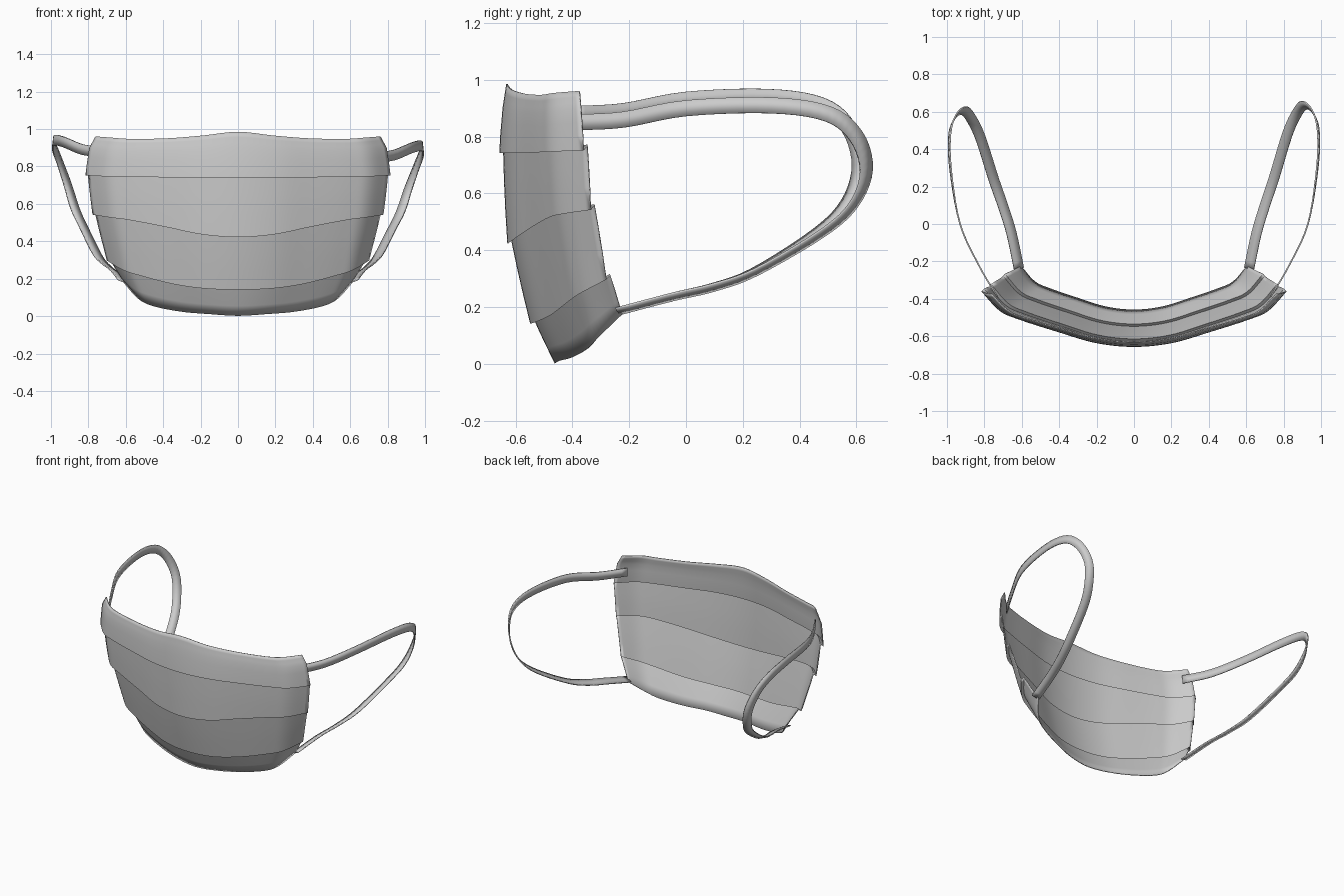
import bpy
from mathutils import Vector

if "Cube" in bpy.data.objects:
    bpy.data.objects.remove(bpy.data.objects["Cube"])


def curve_through(pts, steps):
    """Smooth path through vectors (Catmull-Rom)."""
    pts = [Vector(p) for p in pts]
    ext = [2 * pts[0] - pts[1]] + pts + [2 * pts[-1] - pts[-2]]
    out = []
    for i in range(len(pts) - 1):
        a, b, c, d = ext[i:i + 4]
        for k in range(steps):
            t = k / steps
            out.append(0.5 * (2 * b + (c - a) * t + (2 * a - 5 * b + 4 * c - d) * t**2
                              + (3 * b - a - 3 * c + d) * t**3))
    out.append(pts[-1])
    return out


def grid_object(name, rows, thickness, angle):
    """Thin smooth sheet lofted through equal-length rows of points."""
    n = len(rows[0])
    faces = [(r * n + c, (r + 1) * n + c, (r + 1) * n + c + 1, r * n + c + 1)
             for r in range(len(rows) - 1) for c in range(n - 1)]
    me = bpy.data.meshes.new(name)
    me.from_pydata([p for row in rows for p in row], [], faces)
    ob = bpy.data.objects.new(name, me)
    bpy.context.collection.objects.link(ob)
    bpy.ops.object.select_all(action='DESELECT')
    bpy.context.view_layer.objects.active = ob
    ob.select_set(True)
    bpy.ops.object.shade_smooth_by_angle(angle=angle)
    mod = ob.modifiers.new("cloth_thickness", 'SOLIDIFY')
    mod.thickness = thickness
    mod.offset = 0
    return ob


# Pleated face panel: half width, centre y, edge y, heights from centre to edge
US = [0, 0.25, 0.5, 0.75, 0.88, 1]
YS = [0, 0.07, 0.27, 0.49, 0.65, 1]
LINES = [
    (0.760, -0.630, -0.375, [0.985, 0.965, 0.950, 0.947, 0.953, 0.960]),
    (0.793, -0.643, -0.370, [0.900, 0.890, 0.885, 0.882, 0.887, 0.900]),
    (0.815, -0.656, -0.360, [0.745, 0.745, 0.745, 0.748, 0.750, 0.755]),
    (0.777, -0.628, -0.335, [0.425, 0.440, 0.480, 0.517, 0.530, 0.545]),
    (0.700, -0.548, -0.280, [0.145, 0.150, 0.175, 0.220, 0.250, 0.300]),
    (0.605, -0.460, -0.225, [0.003, 0.012, 0.025, 0.055, 0.095, 0.175]),
]


def mask_line(w, yc, ye, zs):
    half = [(u * w, yc + (ye - yc) * f, z) for u, f, z in zip(US, YS, zs)]
    full = [(-x, y, z) for x, y, z in half[:0:-1]] + half
    return curve_through(full, 6)


lines = [mask_line(*l) for l in LINES]


def tuck(row):
    """Start of the next panel, tucked up behind the fold."""
    return [Vector((p.x * 0.985, p.y + 0.013, p.z + 0.014)) for p in row]


rows = []
for i, row in enumerate(lines):
    if i:
        start = tuck(lines[i - 1]) if i in (3, 4, 5) else lines[i - 1]
        for t in ((0, 0.33, 0.66) if i in (3, 4, 5) else (0.33, 0.66)):
            rows.append([a.lerp(b, t) for a, b in zip(start, row)])
    rows.append(row)
grid_object("pleated_mask_panel", rows, 0.006, 0.6)

# Ear loops: twisted flat ribbons, left one sitting slightly higher
PATH = [(.73, -.39, .85), (.83, -.22, .86), (.93, 0, .90), (.98, .3, .91),
        (.985, .5, .88), (.955, .60, .80), (.91, .635, .68), (.87, .59, .56),
        (.82, .48, .46), (.75, .25, .325), (.70, .1, .27), (.655, -.05, .235),
        (.615, -.24, .185)]
WIDTH = [(0, 0, 1)] * 3 + [(-.1, 0, 1), (-.15, .3, .9), (-.35, .7, .5), (-.6, .6, 0),
         (-.8, .4, -.2), (-.9, .3, -.3), (-.9, .1, -.35), (-.9, 0, -.4),
         (-.9, 0, -.4), (-.9, 0, -.4)]


def ear_loop(name, side, lift, pull):
    path = []
    for x, y, z in PATH:
        k = min(1, max(0, (z - 0.4) / 0.4))
        path.append((side * x, y - pull * max(0, y), z + lift * k))
    pts = curve_through(path, 5)
    dirs = curve_through([(side * a, b, c) for a, b, c in WIDTH], 5)
    edge_a, edge_b = [], []
    for i, (p, d) in enumerate(zip(pts, dirs)):
        tan = (pts[min(i + 1, len(pts) - 1)] - pts[max(i - 1, 0)]).normalized()
        d = (d - tan * d.dot(tan)).normalized() * 0.028
        edge_a.append(p + d)
        edge_b.append(p - d)
    return grid_object(name, [edge_a, edge_b], 0.008, 0.6)


ear_loop("right_ear_loop", 1, 0.0, 0.0)
ear_loop("left_ear_loop", -1, 0.03, 0.045)
